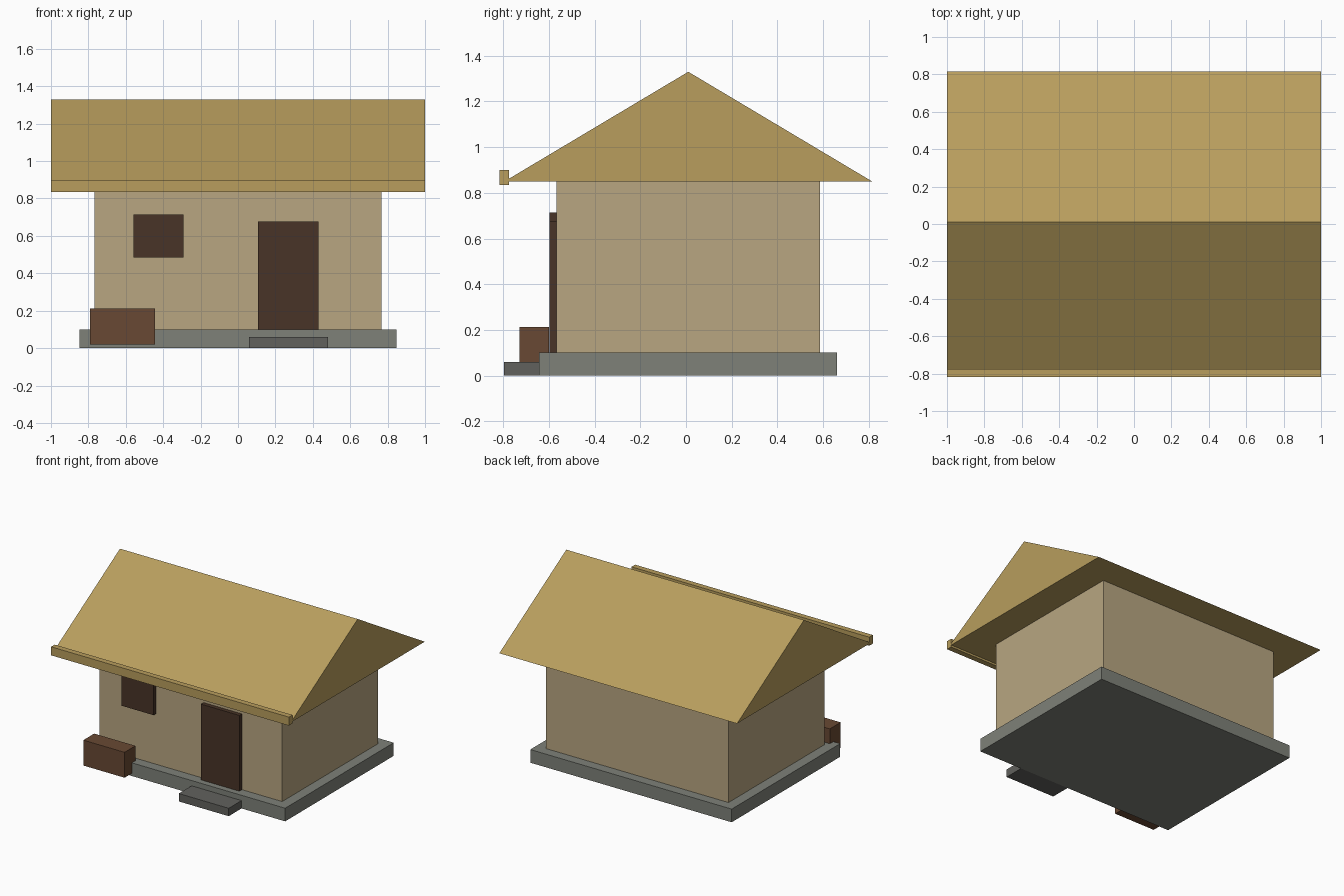
import bpy

if "Cube" in bpy.data.objects:
    bpy.data.objects.remove(bpy.data.objects["Cube"])


def material(name, rgb):
    m = bpy.data.materials.new(name)
    m.diffuse_color = (*rgb, 1)
    m.use_nodes = True
    m.node_tree.nodes["Principled BSDF"].inputs["Base Color"].default_value = m.diffuse_color
    return m


thatch = material("thatch", (0.48, 0.34, 0.11))
plaster = material("plaster", (0.48, 0.38, 0.22))
dark_wood = material("dark_wood", (0.065, 0.034, 0.02))
crate_wood = material("crate_wood", (0.14, 0.066, 0.033))
stone = material("stone", (0.21, 0.22, 0.19))
dark_stone = material("dark_stone", (0.12, 0.12, 0.11))


def prism(name, profile, x0, x1, mat):
    """Extrude a (y, z) profile along x."""
    n = len(profile)
    verts = [(x, y, z) for x in (x0, x1) for y, z in profile]
    faces = [tuple(reversed(range(n))), tuple(range(n, 2 * n))]
    faces += [(i, (i + 1) % n, n + (i + 1) % n, n + i) for i in range(n)]
    mesh = bpy.data.meshes.new(name)
    mesh.from_pydata(verts, [], faces)
    mesh.materials.append(mat)
    obj = bpy.data.objects.new(name, mesh)
    bpy.context.collection.objects.link(obj)
    return obj


def box(name, x, y, z, mat):
    return prism(name, [(y[0], z[0]), (y[1], z[0]), (y[1], z[1]), (y[0], z[1])], *x, mat)


# Foundation and doorstep
box("foundation", (-0.847, 0.847), (-0.643, 0.661), (0, 0.1), stone)
box("doorstep", (0.06, 0.48), (-0.797, -0.643), (0, 0.06), dark_stone)

# Walls
box("walls", (-0.768, 0.768), (-0.566, 0.586), (0.1, 0.85), plaster)

# Gable roof with front eave beam
prism("roof", [(-0.795, 0.85), (0.815, 0.85), (0.01, 1.33)], -1, 1, thatch)
box("eave_beam", (-1, 1), (-0.817, -0.774), (0.835, 0.9), thatch)

# Door, window and crate on the front
box("door", (0.107, 0.43), (-0.597, -0.56), (0.1, 0.676), dark_wood)
box("window", (-0.56, -0.292), (-0.597, -0.56), (0.485, 0.713), dark_wood)
box("crate", (-0.79, -0.443), (-0.73, -0.6), (0.02, 0.213), crate_wood)
